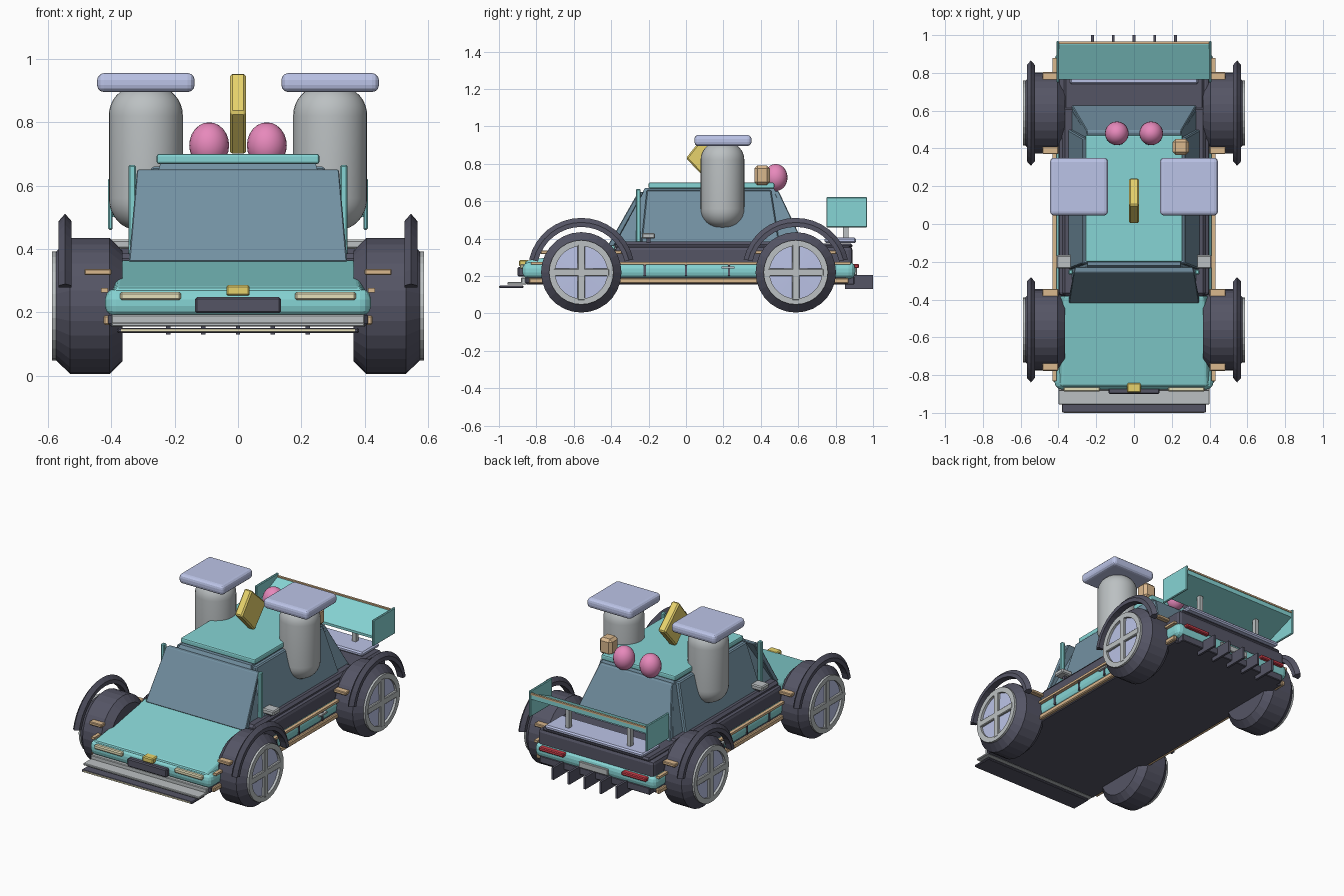
import bpy, bmesh, math
from mathutils import Matrix, Vector

if "Cube" in bpy.data.objects:
    bpy.data.objects.remove(bpy.data.objects["Cube"])

def mat(name, r, g, b):
    m = bpy.data.materials.new(name)
    m.diffuse_color = (r, g, b, 1)
    m.use_nodes = True
    m.node_tree.nodes["Principled BSDF"].inputs["Base Color"].default_value = m.diffuse_color
    return m

TEAL = mat("teal", .24, .66, .66)
DARK = mat("dark", .09, .09, .13)
GLASS = mat("glass", .17, .28, .36)
LAV = mat("lavender", .5, .55, .8)
YEL = mat("yellow", .8, .65, .15)
PINK = mat("pink", .8, .25, .5)
TAN = mat("tan", .7, .48, .27)
CREAM = mat("cream", .8, .75, .5)
RED = mat("red", .6, .05, .07)
GREY = mat("grey", .5, .53, .54)

def finish(bm, name, m, bevel=0, seg=1, smooth=False):
    bmesh.ops.recalc_face_normals(bm, faces=bm.faces)
    if bevel:
        bmesh.ops.bevel(bm, geom=bm.edges[:], offset=bevel, segments=seg,
                        affect='EDGES', profile=.5, clamp_overlap=True)
    me = bpy.data.meshes.new(name)
    bm.to_mesh(me)
    bm.free()
    for p in me.polygons:
        p.use_smooth = smooth
    me.materials.append(m)
    o = bpy.data.objects.new(name, me)
    bpy.context.collection.objects.link(o)
    return o

def box(name, m, x, y, z, bevel=0, seg=1):
    bm = bmesh.new()
    bmesh.ops.create_cube(bm, size=1)
    lo, hi = zip(x, y, z)
    for v in bm.verts:
        v.co = [hi[i] if v.co[i] > 0 else lo[i] for i in range(3)]
    return finish(bm, name, m, bevel, seg)

def pair(name, m, x, y, z, bevel=0, seg=1):
    for s, side in ((1, "right"), (-1, "left")):
        box(f"{name}_{side}", m, sorted((s * x[0], s * x[1])), y, z, bevel, seg)

def prism(name, m, a, b, bevel=0, seg=1):
    """Solid between two matching outlines."""
    bm = bmesh.new()
    va, vb = ([bm.verts.new(p) for p in q] for q in (a, b))
    bm.faces.new(va)
    bm.faces.new(vb[::-1])
    n = len(va)
    for i in range(n):
        bm.faces.new((va[i], vb[i], vb[(i + 1) % n], va[(i + 1) % n]))
    return finish(bm, name, m, bevel, seg)

def side_prism(name, m, yz, x0, x1, bevel=0, seg=1):
    return prism(name, m, [(x0, y, z) for y, z in yz], [(x1, y, z) for y, z in yz], bevel, seg)

def lathe(name, m, prof, place, n=28, smooth=False, closed=False):
    """Spin (radius, height) points about z, then place."""
    bm = bmesh.new()
    vs = [bm.verts.new((r, 0, h)) for r, h in prof]
    for i in range(len(vs) - (0 if closed else 1)):
        bm.edges.new((vs[i], vs[(i + 1) % len(vs)]))
    bmesh.ops.spin(bm, geom=bm.verts[:] + bm.edges[:], cent=(0, 0, 0), axis=(0, 0, 1),
                   angle=2 * math.pi, steps=n, use_duplicate=False)
    bmesh.ops.remove_doubles(bm, verts=bm.verts, dist=1e-4)
    bm.transform(place)
    return finish(bm, name, m, smooth=smooth)

# Floor, lower body, hood and rear deck
box("floor", DARK, (-.41, .41), (-.86, .86), (.155, .2), .01)
box("lower_body", TEAL, (-.42, .42), (-.875, .905), (.185, .275), .035, 3)
prism("hood", TEAL,
      [(-.415, -.86, .24), (.415, -.86, .24), (.385, -.86, .28), (-.385, -.86, .28)],
      [(-.42, -.38, .24), (.42, -.38, .24), (.37, -.38, .365), (-.37, -.38, .365)], .01, 2)
box("upper_body", DARK, (-.40, .40), (-.38, .89), (.25, .36), .02, 2)
box("rear_deck", DARK, (-.37, .37), (.6, .89), (.35, .375), .01)
pair("shoulder", DARK, (.31, .38), (-.38, .62), (.34, .385), .015)

# Side trim
pair("sill", TAN, (.40, .425), (-.84, .87), (.16, .19), .005)
pair("waist_strip", TAN, (.41, .432), (-.83, .88), (.262, .276))
for y in (-.22, 0, .23):
    pair("panel_gap", DARK, (.41, .424), (y - .006, y + .006), (.2, .262))
pair("door_handle", GREY, (.415, .435), (.19, .26), (.24, .25))

# Cabin with glass panels and roof
prism("cabin", GLASS,
      [(-.335, -.4, .36), (.335, -.4, .36), (.335, .61, .36), (-.335, .61, .36)],
      [(-.245, -.22, .67), (.245, -.22, .67), (.245, .47, .67), (-.245, .47, .67)])
prism("windshield", GLASS,
      [(-.345, -.42, .36), (.345, -.42, .36), (.345, -.385, .36), (-.345, -.385, .36)],
      [(-.32, -.255, .65), (.32, -.255, .65), (.31, -.225, .65), (-.31, -.225, .65)], .004)
prism("rear_window", GLASS,
      [(-.33, .60, .37), (.33, .60, .37), (.33, .63, .37), (-.33, .63, .37)],
      [(-.25, .465, .655), (.25, .465, .655), (.25, .495, .655), (-.25, .495, .655)], .004)
for s, side in ((1, "right"), (-1, "left")):
    prism("side_window_" + side, GLASS,
          [(s * .35, -.24, .375), (s * .35, .50, .375), (s * .32, .50, .375), (s * .32, -.24, .375)],
          [(s * .272, -.21, .66), (s * .272, .455, .66), (s * .24, .455, .66), (s * .24, -.21, .66)], .006)
box("roof", TEAL, (-.257, .257), (-.2, .472), (.668, .70), .008, 2)
pair("door_pillar", TEAL, (.322, .346), (-.268, -.242), (.37, .665), .005)
pair("mirror", GREY, (.33, .41), (-.235, -.165), (.40, .43), .006)
pair("mirror_arm", DARK, (.33, .37), (-.21, -.19), (.37, .41))

# Front end
box("front_grille", DARK, (-.135, .135), (-.9, -.86), (.197, .248), .006)
pair("headlight", CREAM, (.18, .373), (-.888, -.86), (.238, .264), .006)
box("nose_badge", YEL, (-.037, .037), (-.893, -.84), (.252, .286), .006)
box("splitter", GREY, (-.4, .4), (-.955, -.85), (.155, .168), .003)
box("bumper_lip", GREY, (-.4, .4), (-.882, -.84), (.162, .192), .004)
box("splitter_lip", DARK, (-.382, .382), (-.998, -.87), (.135, .15), .004)
box("splitter_edge", CREAM, (-.37, .37), (-1.0, -.99), (.139, .147))

# Rear end
pair("tail_light", RED, (.2, .37), (.89, .925), (.242, .265), .005)
box("rear_plate", GREY, (-.1, .1), (.89, .915), (.205, .245), .004)
box("diffuser", DARK, (-.38, .38), (.84, .9), (.155, .2), .004)
for i in range(5):
    x = -.22 + .11 * i
    box(f"diffuser_fin_{i}", DARK, (x - .007, x + .007), (.85, 1.0), (.13, .205))

# Rear wing
box("wing_shelf", LAV, (-.34, .34), (.74, .91), (.378, .405), .008)
pair("wing_post", GREY, (.2, .225), (.84, .868), (.4, .53))
side_prism("wing_blade", TEAL, [(.765, .5), (.765, .515), (.95, .6), (.962, .6), (.962, .57)], -.4, .4)
box("wing_trim", TAN, (-.4, .4), (.953, .966), (.598, .608))
pair("wing_endplate", TEAL, (.396, .41), (.75, .968), (.46, .622), .004)

# Wheels, rims and arches
for s, side in ((1, "right"), (-1, "left")):
    for y, end in ((-.56, "front"), (.587, "rear")):
        tag = f"{end}_{side}"
        P = Matrix.Translation((0, y, .22)) @ Matrix.Rotation(s * math.pi / 2, 4, 'Y')
        lathe("tyre_" + tag, DARK, [(0, .365), (.175, .365), (.215, .405), (.215, .53),
              (.172, .574), (.165, .565), (0, .565)], P)
        lathe("hub_disc_" + tag, LAV, [(0, .56), (.14, .56), (.14, .572), (0, .576)], P)
        lathe("rim_" + tag, GREY, [(.14, .56), (.172, .56), (.172, .587), (.14, .587)], P, closed=True)
        for dy, dz, part in ((.15, .02, "a"), (.02, .15, "b")):
            box(f"spoke_{part}_{tag}", GREY, sorted((s * .56, s * .588)),
                (y - dy, y + dy), (.22 - dz, .22 + dz), .004)
        # half-ring flare with a ridged outer edge
        bm = bmesh.new()
        rings = []
        for i in range(17):
            a = math.radians(13 + 154 * i / 16)
            rings.append([bm.verts.new((s * x, y + r * math.cos(a), .225 + r * math.sin(a)))
                          for x, r in ((.525, .238), (.567, .238), (.567, .262), (.546, .286), (.525, .262))])
        for p, q in zip(rings, rings[1:]):
            for k in range(5):
                bm.faces.new((p[k], p[(k + 1) % 5], q[(k + 1) % 5], q[k]))
        bm.faces.new(rings[0])
        bm.faces.new(rings[-1][::-1])
        finish(bm, "wheel_arch_" + tag, DARK)
        for d in (-1, 1):
            c = y + d * .195
            box(f"marker_{tag}_{d}", TAN, sorted((s * .4, s * .485)),
                (c - .022, c + .022), (.317, .337), .004)

# Side tanks with square caps
prof = [(0, .46)]
for i in range(9):
    a = i * math.pi / 16
    prof.append((.027 + .09 * math.sin(a), .56 - .1 * math.cos(a)))
for i in range(9):
    a = i * math.pi / 16
    prof.append((.037 + .08 * math.cos(a), .82 + .09 * math.sin(a)))
prof.append((0, .91))
for s, side in ((1, "right"), (-1, "left")):
    lathe("tank_" + side, GREY, prof, Matrix.Translation((s * .291, .195, 0)), 32, True)
pair("tank_cap", LAV, (.137, .445), (.045, .35), (.895, .955), .022, 3)

# Roof ornaments
side_prism("roof_fin", YEL, [(0, .83), (.1, .957), (.245, .825), (.13, .695)], -.026, .026, .008)
for s, side in ((1, "right"), (-1, "left")):
    bm = bmesh.new()
    bmesh.ops.create_uvsphere(bm, u_segments=20, v_segments=12, radius=.063,
                              matrix=Matrix.Translation((s * .091, .48, .73)))
    for v in bm.verts:
        v.co.z = .727 + (v.co.z - .73) * 1.15
    finish(bm, "roof_ball_" + side, PINK, smooth=True)
box("roof_box", TAN, (.205, .29), (.365, .45), (.688, .79), .016)
